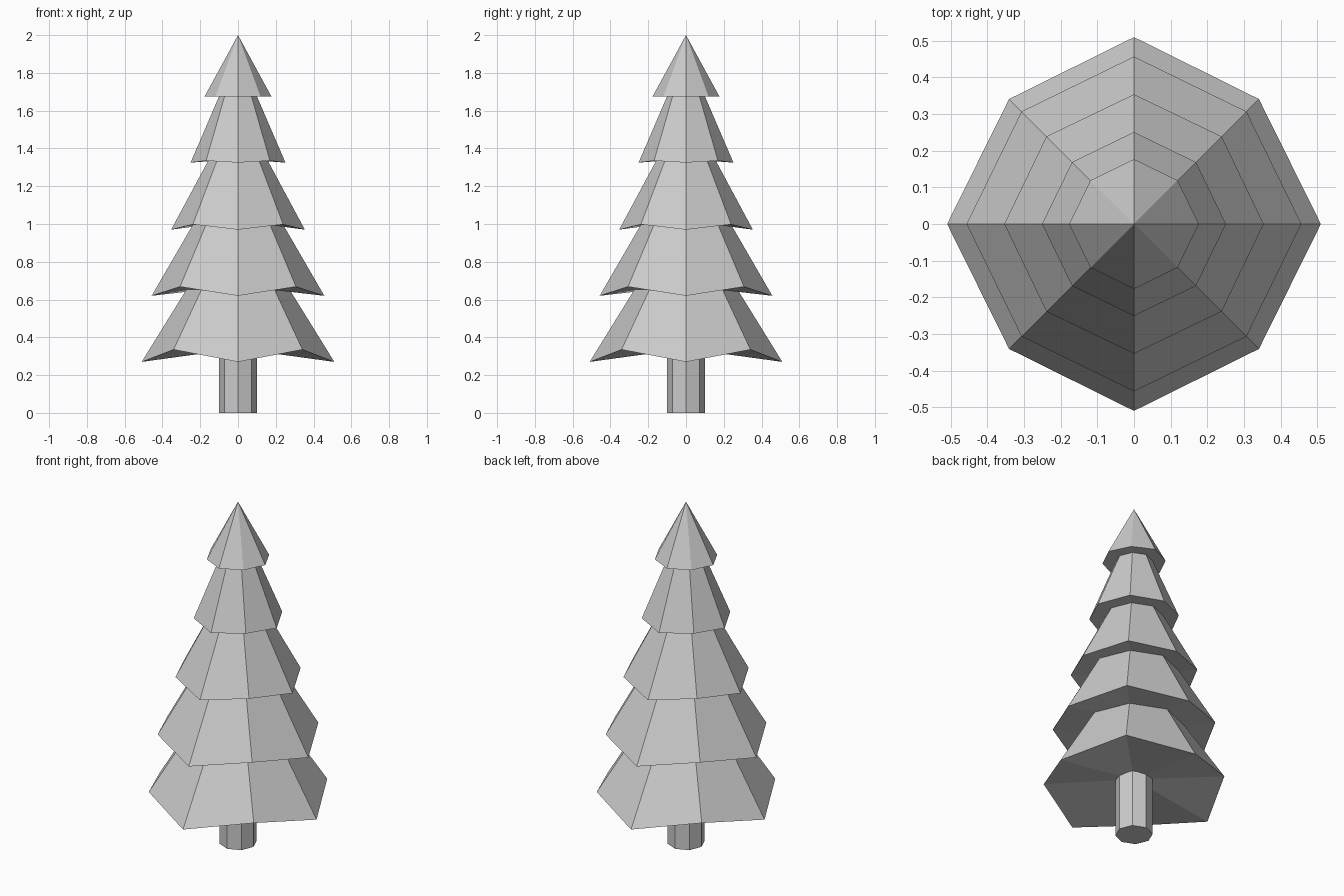
import bpy, bmesh, math

if "Cube" in bpy.data.objects:
    bpy.data.objects.remove(bpy.data.objects["Cube"])

grey = bpy.data.materials.new("light_grey")
grey.diffuse_color = (0.6, 0.6, 0.6, 1)
grey.use_nodes = True
grey.node_tree.nodes["Principled BSDF"].inputs["Base Color"].default_value = grey.diffuse_color


def ring(bm, r_axis, r_diag, z_axis, z_diag):
    """Eight points; even ones lie on the axes, odd ones on the diagonals."""
    pts = []
    for i in range(8):
        a = i * math.pi / 4
        r, z = (r_diag, z_diag) if i % 2 else (r_axis, z_axis)
        pts.append(bm.verts.new((r * math.cos(a), r * math.sin(a), z)))
    return pts


def bridge(bm, low, high):
    for i in range(8):
        j = (i + 1) % 8
        bm.faces.new((low[i], low[j], high[j], high[i]))


def fan(bm, loop, z):
    tip = bm.verts.new((0, 0, z))
    for i in range(8):
        bm.faces.new((loop[i], loop[(i + 1) % 8], tip))


def finish(bm, name):
    bmesh.ops.recalc_face_normals(bm, faces=bm.faces)
    mesh = bpy.data.meshes.new(name)
    bm.to_mesh(mesh)
    bm.free()
    mesh.materials.append(grey)
    bpy.context.collection.objects.link(bpy.data.objects.new(name, mesh))


# Trunk
bm = bmesh.new()
bottom, top = ring(bm, 0.1, 0.1, 0, 0), ring(bm, 0.1, 0.1, 0.335, 0.335)
bridge(bm, bottom, top)
bm.faces.new(bottom)
finish(bm, "trunk")

# Foliage tiers: rim axis radius, rim diagonal (x), rim z at axis, at diagonal,
# then radius and height of the neck under the next tier
tiers = [
    (0.51, 0.341, 0.27, 0.335, 0.275, 0.65),
    (0.457, 0.307, 0.62, 0.668, 0.24, 0.995),
    (0.354, 0.239, 0.97, 0.998, 0.158, 1.335),
    (0.251, 0.169, 1.325, 1.335, 0.10, 1.677),
    (0.177, 0.119, 1.675, 1.675, None, 2.0),
]
bm = bmesh.new()
neck = None
for ra, xd, za, zd, rn, zn in tiers:
    rim = ring(bm, ra, xd * math.sqrt(2), za, zd)
    if neck:
        bridge(bm, neck, rim)      # underside ledge
    else:
        fan(bm, rim, 0.34)         # lowest underside
    if rn:
        neck = ring(bm, rn, rn, zn, zn)
        bridge(bm, rim, neck)
    else:
        fan(bm, rim, zn)           # pointed top
finish(bm, "foliage")
